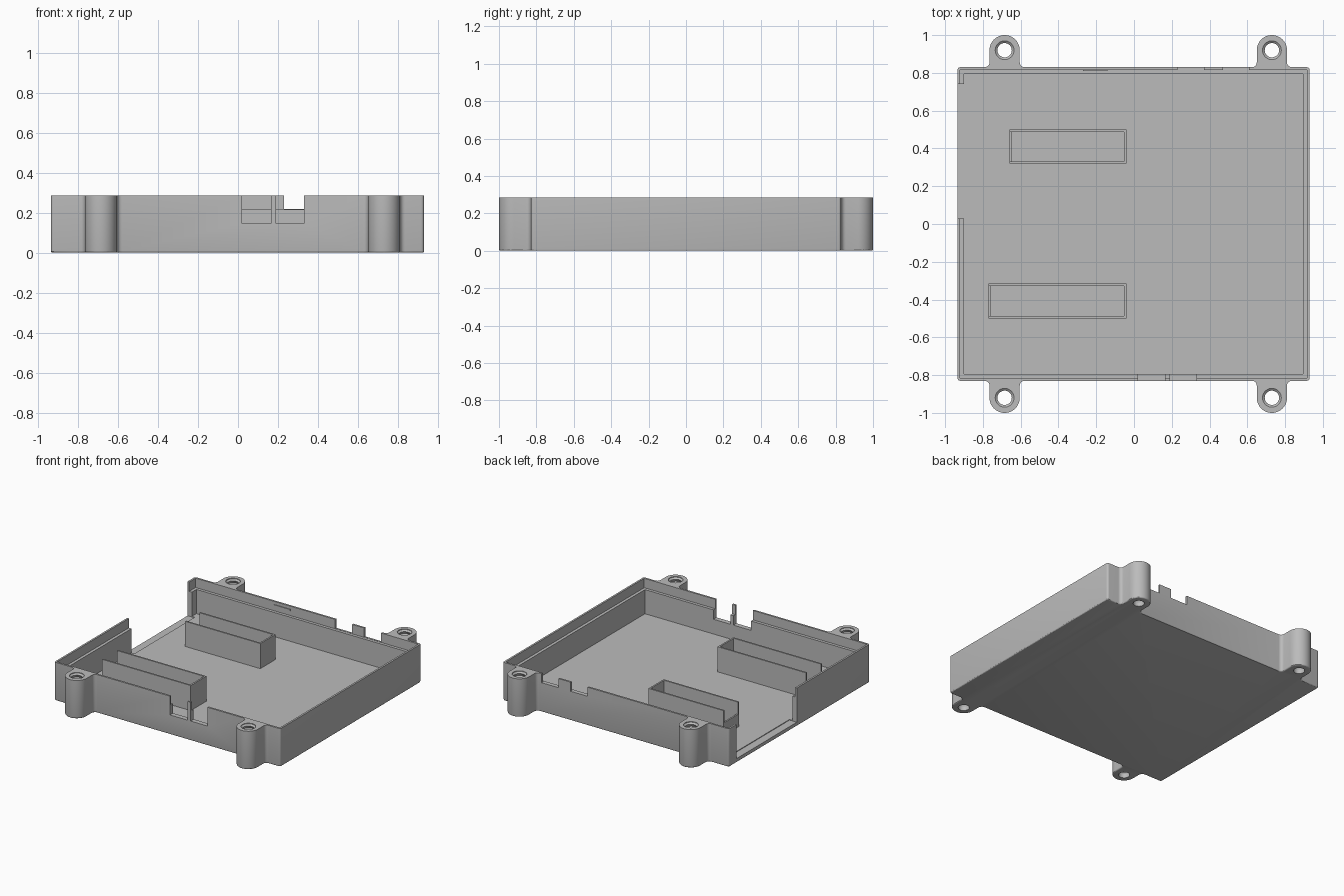
import bpy, bmesh, math
from mathutils import Vector

cube = bpy.data.objects.get("Cube")
if cube:
    bpy.data.objects.remove(cube, do_unlink=True)

grey = bpy.data.materials.new("plain_grey")
grey.use_nodes = True
grey.diffuse_color = (0.5, 0.5, 0.5, 1)
grey.node_tree.nodes["Principled BSDF"].inputs["Base Color"].default_value = (0.5, 0.5, 0.5, 1)

X0, X1, Y, TOP = -0.935, 0.93, 0.83, 0.285
FLOOR, LEDGE = 0.035, 0.215
WALL, LIP = 0.036, 0.014
LUG_X, LUG_Y, LUG_R, FILLET = (-0.685, 0.73), 0.92, 0.08, 0.025


def arc(cx, cy, r, a, b, n):
    angles = [math.radians(a + (b - a) * i / n) for i in range(n + 1)]
    return [(cx + r * math.cos(t), cy + r * math.sin(t)) for t in angles]


def make(name, bm):
    bmesh.ops.recalc_face_normals(bm, faces=bm.faces)
    mesh = bpy.data.meshes.new(name)
    bm.to_mesh(mesh)
    bm.free()
    ob = bpy.data.objects.new(name, mesh)
    ob.data.materials.append(grey)
    bpy.context.collection.objects.link(ob)
    return ob


def add_box(bm, x0, x1, y0, y1, z0, z1):
    for v in bmesh.ops.create_cube(bm, size=1)["verts"]:
        v.co = Vector((x1 if v.co.x > 0 else x0,
                       y1 if v.co.y > 0 else y0,
                       z1 if v.co.z > 0 else z0))


def box(name, *limits):
    bm = bmesh.new()
    add_box(bm, *limits)
    return make(name, bm)


def activate(ob):
    bpy.ops.object.select_all(action="DESELECT")
    ob.select_set(True)
    bpy.context.view_layer.objects.active = ob


def cut(ob, cutter):
    cutter.hide_render = True
    mod = ob.modifiers.new("cut", "BOOLEAN")
    mod.operation, mod.solver, mod.object = "DIFFERENCE", "EXACT", cutter
    activate(ob)
    bpy.ops.object.modifier_apply(modifier=mod.name)
    bpy.data.objects.remove(cutter, do_unlink=True)


# Tray outline: front half with rounded corners and filleted lugs, mirrored to the back
C = 0.015
half = arc(X0 + C, -Y + C, C, 180, 270, 4)
for cx in LUG_X:
    side = LUG_R + FILLET
    half += arc(cx - side, -Y - FILLET, FILLET, 90, 0, 5)
    half += arc(cx, -LUG_Y, LUG_R, 180, 360, 24)
    half += arc(cx + side, -Y - FILLET, FILLET, 180, 90, 5)
half += arc(X1 - C, -Y + C, C, 270, 360, 4)
outline = half + [(x, -y) for x, y in reversed(half)]

bm = bmesh.new()
base = bm.faces.new([bm.verts.new((x, y, 0)) for x, y in outline])
ext = bmesh.ops.extrude_face_region(bm, geom=[base], use_keep_orig=True)
for v in [g for g in ext["geom"] if isinstance(g, bmesh.types.BMVert)]:
    v.co.z = TOP
rim = [e for e in bm.edges if all(v.co.z < 0.001 for v in e.verts)]
bmesh.ops.bevel(bm, geom=rim, offset=0.009, segments=3, profile=0.5,
                affect="EDGES", clamp_overlap=False)
tray = make("tray", bm)

# Cavity and the stepped lip around its top
HI = TOP + 0.05
cut(tray, box("cavity", X0 + WALL, X1 - WALL, -Y + WALL, Y - WALL, FLOOR, HI))
cut(tray, box("lip_recess", X0 + LIP, X1 - LIP, -Y + LIP, Y - LIP, LEDGE, HI))

# Wall openings: two front notches, two shallow back notches, wide side opening
for a, b in ((0.02, 0.165), (0.19, 0.33)):
    cut(tray, box("front_notch", a, b, -Y - 0.02, -Y + 0.06, 0.145, HI))
for a, b in ((0.23, 0.37), (0.47, 0.61)):
    cut(tray, box("back_notch", a, b, Y - 0.06, Y + 0.02, LEDGE + 0.002, HI))
cut(tray, box("side_opening", X0 - 0.05, X0 + 0.06, 0.03, 0.74, 0.03, HI))

# Grooved screw holes through the lugs
STEPS, SIDES = 6, 24
profile = [(0.038, -0.02), (0.038, 0.03)]
for i in range(STEPS):
    z = 0.05 + i * 0.04
    profile += [(0.05, z), (0.038, z + 0.02)]
profile += [(0.05, TOP - 0.005), (0.05, HI)]
for cx in LUG_X:
    for cy in (-LUG_Y, LUG_Y):
        bm = bmesh.new()
        rings = [[bm.verts.new((x, y, z)) for x, y in arc(cx, cy, r, 0, 360, SIDES)[:-1]]
                 for r, z in profile]
        for lo, hi in zip(rings, rings[1:]):
            for i in range(SIDES):
                j = (i + 1) % SIDES
                bm.faces.new((lo[i], lo[j], hi[j], hi[i]))
        bm.faces.new(rings[0])
        bm.faces.new(rings[-1])
        cut(tray, make("screw_hole", bm))

activate(tray)
bpy.ops.object.shade_smooth_by_angle(angle=math.radians(30))


# Thin-walled open pockets on the floor
def pocket(name, x0, x1, y0, y1):
    t, z0, z1 = 0.012, FLOOR - 0.005, 0.222
    bm = bmesh.new()
    add_box(bm, x0, x1, y0, y0 + t, z0, z1)
    add_box(bm, x0, x1, y1 - t, y1, z0, z1)
    add_box(bm, x1 - t, x1, y0 + t, y1 - t, z0, z1)
    add_box(bm, x0, x0 + t, y0 + t, y1 - t, z0, 0.13)
    make(name, bm)


pocket("back_pocket", -0.66, -0.04, 0.32, 0.50)
pocket("front_pocket", -0.77, -0.04, -0.50, -0.315)

# Small snap ridge inside the back lip
box("snap_ridge", -0.27, -0.14, Y - LIP - 0.005, Y - LIP + 0.002, 0.25, 0.262)
